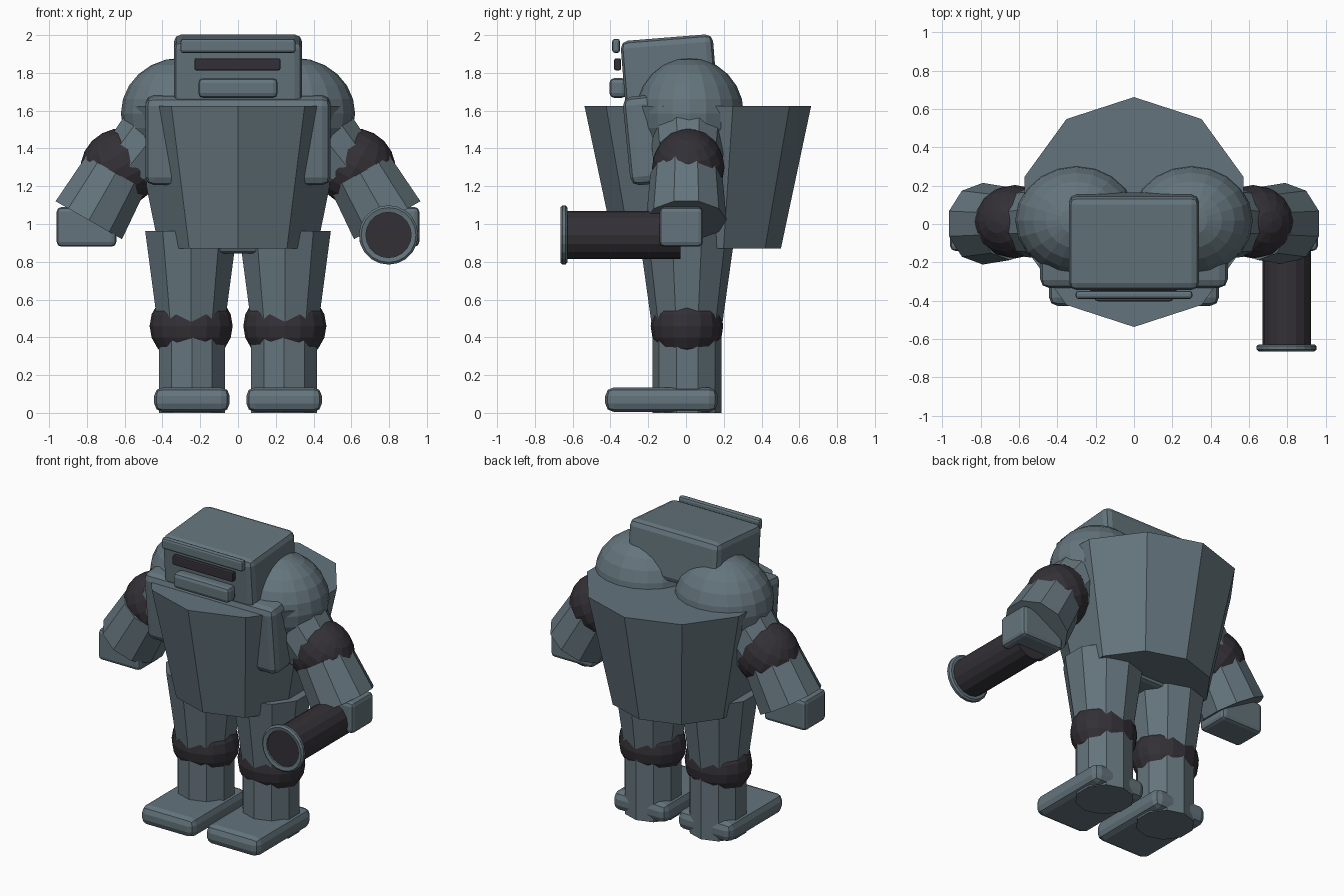
import bpy, bmesh, math
from mathutils import Matrix, Vector

if "Cube" in bpy.data.objects:
    bpy.data.objects.remove(bpy.data.objects["Cube"])


def material(name, rgb):
    m = bpy.data.materials.new(name)
    m.diffuse_color = (*rgb, 1)
    m.use_nodes = True
    m.node_tree.nodes["Principled BSDF"].inputs["Base Color"].default_value = m.diffuse_color
    return m


STEEL = material("blue_grey_steel", (0.127, 0.175, 0.202))
DARK = material("dark_rubber", (0.034, 0.030, 0.037))


def finish(name, bm, mat, matrix):
    bmesh.ops.transform(bm, matrix=matrix, verts=bm.verts)
    bmesh.ops.recalc_face_normals(bm, faces=bm.faces)
    me = bpy.data.meshes.new(name)
    bm.to_mesh(me)
    bm.free()
    me.materials.append(mat)
    ob = bpy.data.objects.new(name, me)
    bpy.context.collection.objects.link(ob)
    return ob


def box(name, center, size, mat=STEEL, bevel=0.03, tilt=0.0):
    """Rounded box, tilted about x."""
    bm = bmesh.new()
    bmesh.ops.create_cube(bm, size=1, matrix=Matrix.Diagonal((*size, 1)))
    bmesh.ops.bevel(bm, geom=bm.edges[:], offset=bevel, segments=2,
                    profile=0.5, affect='EDGES')
    return finish(name, bm, mat,
                  Matrix.Translation(center) @ Matrix.Rotation(tilt, 4, 'X'))


def limb(name, start, end, r1, r2, mat=STEEL, sides=10):
    """Tapered prism from start (r1) to end (r2)."""
    a, b = Vector(start), Vector(end)
    bm = bmesh.new()
    bmesh.ops.create_cone(bm, cap_ends=True, segments=sides, radius1=r1,
                          radius2=r2, depth=(b - a).length)
    d = (b - a).normalized()
    if abs(d.y) > 0.5:
        rot = d.to_track_quat('Z', 'X').to_matrix().to_4x4()
    else:
        rot = Matrix.Rotation(math.atan2(d.x, d.z), 4, 'Y')
    return finish(name, bm, mat, Matrix.Translation((a + b) / 2) @ rot)


def ball(name, center, radii, mat=STEEL, u=20, v=12, turn=0.0):
    bm = bmesh.new()
    bmesh.ops.create_uvsphere(bm, u_segments=u, v_segments=v, radius=1)
    return finish(name, bm, mat, Matrix.Translation(center)
                  @ Matrix.Rotation(turn, 4, 'Y') @ Matrix.Diagonal((*radii, 1)))


# Torso: ten-sided barrel wider at the top, chest slab and pelvis
limb("torso", (0, 0.065, 0.87), (0, 0.06, 1.625), 0.44, 0.6)
box("chest_slab", (0, -0.215, 1.445), (0.98, 0.20, 0.47), bevel=0.045, tilt=0.1)
box("pelvis", (0, 0, 0.945), (0.42, 0.36, 0.2))

# Head with floating face plates
box("head", (0, -0.09, 1.815), (0.68, 0.49, 0.345), bevel=0.04, tilt=0.08)
box("brow_plate", (0, -0.37, 1.943), (0.61, 0.042, 0.075), bevel=0.015)
box("visor_slit", (-0.003, -0.362, 1.845), (0.455, 0.036, 0.063), DARK, 0.008)
box("chin_plate", (0, -0.36, 1.72), (0.42, 0.09, 0.105), bevel=0.025)

for s, side in ((-1, "right"), (1, "left")):
    # Arm
    ball(side + "_shoulder", (s * 0.30, 0.018, 1.585), (0.32, 0.288, 0.295))
    limb(side + "_upper_arm", (s * 0.42, 0.01, 1.50), (s * 0.58, 0.01, 1.30),
         0.20, 0.18)
    ball(side + "_elbow", (s * 0.622, 0.012, 1.30), (0.215, 0.192, 0.205), DARK,
         16, 10, s * 0.5)
    limb(side + "_forearm", (s * 0.647, 0.005, 1.27), (s * 0.79, -0.002, 1.02),
         0.19, 0.213)
    box(side + "_hand", (s * 0.802, -0.025, 0.985), (0.316, 0.23, 0.21), bevel=0.025)

    # Leg
    limb(side + "_thigh", (s * 0.248, 0.005, 0.44), (s * 0.248, 0.005, 0.963),
         0.183, 0.256)
    ball(side + "_knee", (s * 0.248, 0.005, 0.46), (0.22, 0.192, 0.20), DARK, 16, 10)
    limb(side + "_shin", (s * 0.244, 0.006, 0.0), (s * 0.244, 0.006, 0.45),
         0.183, 0.183)
    box(side + "_foot", (s * 0.244, -0.13, 0.07), (0.40, 0.595, 0.13), bevel=0.045)

# Hand cannon: barrel with a flared muzzle ring around its mouth
limb("cannon_barrel", (0.797, -0.03, 0.942), (0.797, -0.648, 0.942),
     0.127, 0.127, DARK, 16)
bm = bmesh.new()
profile = [(0.120, -0.66), (0.145, -0.665), (0.157, -0.655),
           (0.157, -0.638), (0.145, -0.628), (0.120, -0.628)]
n = 20
rings = [[bm.verts.new((r * math.cos(2 * math.pi * i / n), y,
                        r * math.sin(2 * math.pi * i / n)))
          for i in range(n)] for r, y in profile]
for j in range(len(rings)):
    a, b = rings[j], rings[(j + 1) % len(rings)]
    for i in range(n):
        k = (i + 1) % n
        bm.faces.new((a[i], a[k], b[k], b[i]))
finish("muzzle_ring", bm, STEEL, Matrix.Translation((0.797, 0, 0.942)))
